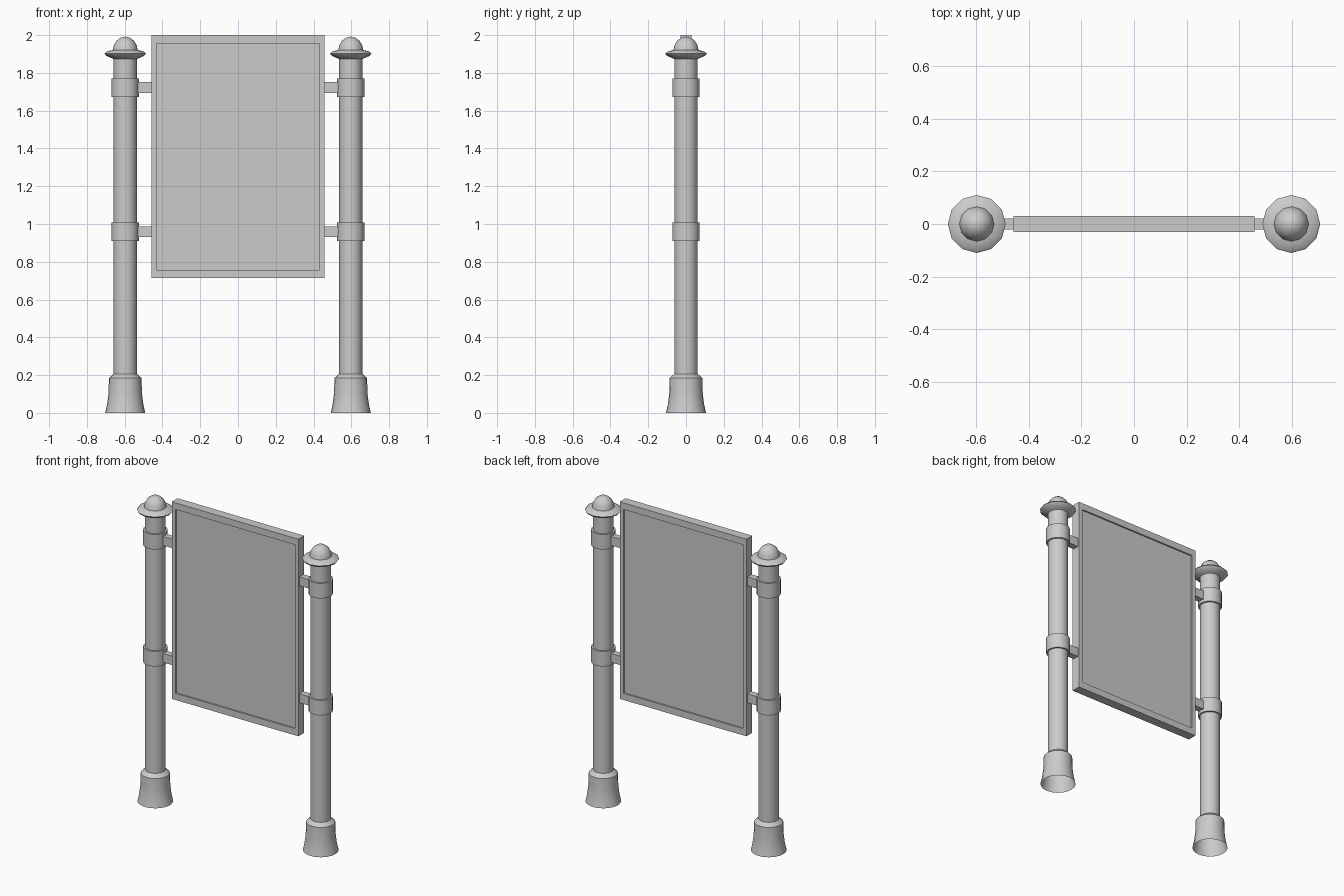
import bpy, bmesh, math

cube = bpy.data.objects.get("Cube")
if cube:
    bpy.data.objects.remove(cube, do_unlink=True)

grey = bpy.data.materials.new("plain grey")
grey.use_nodes = True
colour = (0.6, 0.6, 0.6, 1)
grey.diffuse_color = colour
grey.node_tree.nodes["Principled BSDF"].inputs["Base Color"].default_value = colour


def finish(name, bm, smooth=None):
    bmesh.ops.recalc_face_normals(bm, faces=bm.faces[:])
    mesh = bpy.data.meshes.new(name)
    bm.to_mesh(mesh)
    bm.free()
    mesh.materials.append(grey)
    obj = bpy.data.objects.new(name, mesh)
    bpy.context.collection.objects.link(obj)
    if smooth:
        bpy.ops.object.select_all(action="DESELECT")
        obj.select_set(True)
        bpy.context.view_layer.objects.active = obj
        bpy.ops.object.shade_smooth_by_angle(angle=math.radians(smooth))
    return obj


def lathe(name, profile, x, sides, smooth=35):
    """Turn a (radius, height) profile around a vertical axis at x."""
    bm = bmesh.new()
    verts = [bm.verts.new((x + r, 0, z)) for r, z in profile]
    edges = [bm.edges.new(pair) for pair in zip(verts, verts[1:])]
    bmesh.ops.spin(bm, geom=verts + edges, cent=(x, 0, 0), axis=(0, 0, 1),
                   angle=math.tau, steps=sides, use_merge=True)
    bmesh.ops.remove_doubles(bm, verts=bm.verts[:], dist=0.0005)
    return finish(name, bm, smooth)


def box(bm, x0, x1, depth, z0, z1):
    made = bmesh.ops.create_cube(bm, size=1)["verts"]
    bmesh.ops.scale(bm, vec=(x1 - x0, depth, z1 - z0), verts=made)
    bmesh.ops.translate(bm, vec=((x0 + x1) / 2, 0, (z0 + z1) / 2), verts=made)


# Sign board with a shallow recessed panel on both sides
bm = bmesh.new()
box(bm, -0.457, 0.457, 0.06, 0.714, 2.0)
bm.normal_update()
for face in [f for f in bm.faces if abs(f.normal.y) > 0.9]:
    side = face.normal.y
    bmesh.ops.inset_region(bm, faces=[face], thickness=0.037)
    for v in face.verts:
        v.co.z += 0.017 if v.co.z < 1.3 else -0.017
    rim = bmesh.ops.extrude_face_region(bm, geom=[face])
    moved = [g for g in rim["geom"] if isinstance(g, bmesh.types.BMVert)]
    bmesh.ops.translate(bm, vec=(0, -0.01 * side, 0), verts=moved)
    if face.is_valid:
        bmesh.ops.delete(bm, geom=[face], context="FACES_ONLY")
finish("sign_board", bm)

# Posts, mirrored left and right
for side, label in ((1, "left"), (-1, "right")):
    x = 0.597 * side
    lathe(label + "_post", [(0.061, 0.2), (0.061, 1.89)], x, 20)
    lathe(label + "_foot", [(0.106, 0), (0.096, 0.045), (0.089, 0.1), (0.086, 0.185),
                            (0.06, 0.208)], x, 20, 25)

    # Flanged cap with a round knob
    lathe(label + "_cap", [(0.06, 1.872), (0.072, 1.878), (0.1, 1.89), (0.11, 1.902),
                           (0.096, 1.914), (0.066, 1.921), (0.061, 1.945), (0.047, 1.97),
                           (0.025, 1.986), (0, 1.992)], x, 12, 40)

    # Collars and the arms that hold the board
    for level, height in (("lower", 0.959), ("upper", 1.722)):
        lathe(f"{label}_{level}_collar",
              [(0.06, height - 0.049), (0.072, height - 0.049),
               (0.072, height + 0.049), (0.06, height + 0.049)], x, 20)
        bm = bmesh.new()
        inner, outer = sorted((0.45 * side, 0.54 * side))
        box(bm, inner, outer, 0.042, height - 0.029, height + 0.029)
        finish(f"{label}_{level}_arm", bm)
